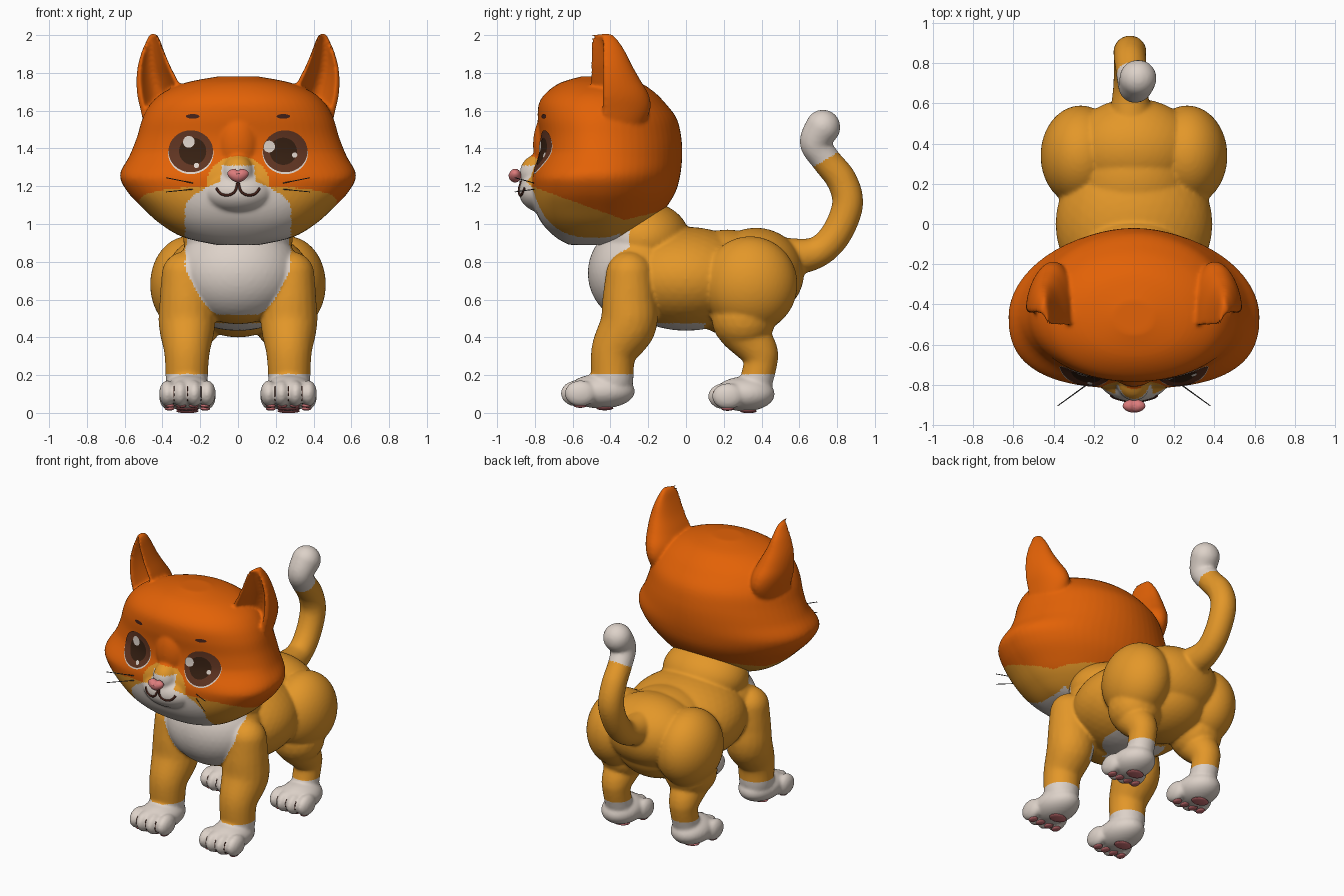
import bpy, bmesh, math
from mathutils import Vector, Matrix
from mathutils.bvhtree import BVHTree

cube = bpy.data.objects.get("Cube")
if cube:
    bpy.data.objects.remove(cube, do_unlink=True)


def material(name, *rgb):
    m = bpy.data.materials.new(name)
    m.use_nodes = True
    m.diffuse_color = (*rgb, 1)
    bsdf = m.node_tree.nodes["Principled BSDF"]
    bsdf.inputs["Base Color"].default_value = (*rgb, 1)
    bsdf.inputs["Roughness"].default_value = 0.7
    return m


ORANGE = material("deep orange", .77, .122, .002)
OCHRE = material("light ochre", .77, .31, .022)
WHITE = material("warm white", .72, .64, .58)
BROWN = material("iris brown", .115, .034, .015)
PUPIL = material("pupil dark", .036, .014, .006)
PINK = material("nose pink", .72, .2, .2)
PAD = material("pad rose", .58, .16, .17)
DARK = material("line brown", .06, .016, .01)
GREY = material("whisker grey", .07, .07, .07)


def spline(pts, n):
    """Catmull-Rom interpolation of equal-length tuples."""
    out, last = [], len(pts) - 1
    for i in range(last):
        p = [pts[max(0, min(last, i + k))] for k in (-1, 0, 1, 2)]
        for s in range(n):
            t = s / n
            out.append([b + t / 2 * (c - a + t * (2*a - 5*b + 4*c - d + t * (3*(b - c) + d - a)))
                        for a, b, c, d in zip(*p)])
    return out + [list(pts[-1])]


def blob(bm, centre, radii, sub=4):
    m = Matrix.Translation(centre) @ Matrix.Diagonal((*radii, 1))
    return bmesh.ops.create_icosphere(bm, subdivisions=sub, radius=1, matrix=m)["verts"]


def chain(bm, pts, n=8):
    for x, y, z, r in spline(pts, n):
        blob(bm, (x, y, z), (r, r, r), 3)


def loft(bm, rings):
    vs = [[bm.verts.new(p) for p in ring] for ring in rings]
    k = len(vs[0])
    faces = [bm.faces.new((a[i], a[(i + 1) % k], b[(i + 1) % k], b[i]))
             for a, b in zip(vs, vs[1:]) for i in range(k)]
    faces += [bm.faces.new(vs[0][::-1]), bm.faces.new(vs[-1])]
    bmesh.ops.recalc_face_normals(bm, faces=faces)


def to_object(name, bm, mats):
    me = bpy.data.meshes.new(name)
    bm.to_mesh(me)
    bm.free()
    for m in mats:
        me.materials.append(m)
    me.shade_smooth()
    ob = bpy.data.objects.new(name, me)
    bpy.context.collection.objects.link(ob)
    return ob


def fuse(name, bm, smooth, mats, rule):
    """Melt overlapping volumes into one skin and colour it by rule."""
    ob = to_object(name, bm, [])
    rm = ob.modifiers.new("melt", "REMESH")
    rm.mode, rm.voxel_size = "VOXEL", .01
    sm = ob.modifiers.new("soften", "SMOOTH")
    sm.factor, sm.iterations = .5, smooth
    dg = bpy.context.evaluated_depsgraph_get()
    me = bpy.data.meshes.new_from_object(ob.evaluated_get(dg))
    ob.modifiers.clear()
    ob.data = me
    me.materials.clear()
    for m in mats:
        me.materials.append(m)
    for f in me.polygons:
        f.material_index = rule(*f.center)
    me.shade_smooth()
    return BVHTree.FromPolygons([v.co for v in me.vertices], [tuple(f.vertices) for f in me.polygons])


# Head: horizontal rings (height, half width, front, back)
bm = bmesh.new()
head = [(.89, .12, -.62, -.38), (.93, .29, -.69, -.28), (1, .41, -.76, -.18), (1.08, .5, -.8, -.11),
        (1.17, .585, -.815, -.055), (1.26, .625, -.815, -.03), (1.36, .575, -.782, -.02),
        (1.46, .535, -.775, -.025), (1.56, .505, -.785, -.05), (1.64, .46, -.778, -.11),
        (1.7, .39, -.735, -.17), (1.75, .27, -.66, -.25), (1.782, .1, -.55, -.38)]


def head_ring(z, w, front, back, n=64):
    ring = []
    full = .75 + .2 * max(0, min(1, (z - 1.24) / .14))  # fuller cheeks below the eyes
    for i in range(n):
        c, s = math.cos(math.tau * i / n), math.sin(math.tau * i / n)
        power = full if s < 0 else 1.03
        c, s = (math.copysign(abs(v) ** power, v) for v in (c, s))
        ring.append((w * c, -.46 + s * (back + .46 if s > 0 else -.46 - front), z))
    return ring


loft(bm, [head_ring(*r) for r in spline(head, 5)])
for c, r in [((0, -.74, 1.17), (.19, .145, .115)), ((0, -.78, 1.27), (.085, .1, .1)),
             ((0, -.69, 1.42), (.13, .12, .2))]:
    blob(bm, c, r)

# Ears: crescent rings (height, inner x, outer x, back)
ear = [(1.38, .33, .45, -.32), (1.5, .3, .49, -.24), (1.6, .28, .515, -.19), (1.68, .285, .533, -.195),
       (1.76, .32, .538, -.24), (1.84, .36, .53, -.285), (1.92, .393, .507, -.325),
       (1.98, .415, .48, -.365), (2.008, .432, .465, -.395)]


def ear_ring(side, z, inner, outer, back, n=24):
    mid, w = (inner + outer) / 2, (outer - inner) / 2
    ring = []
    for i in range(2 * n):
        a = math.pi * i / n
        c, s = math.cos(a), math.sin(a)
        edge = -.465 + .035 * c
        hollow = max(0, 1 - (c / .78) ** 2)
        y = edge + s * (back - edge) if s >= 0 else edge + 1.1 * w * hollow - .02 * (1 - c * c)
        ring.append((side * (mid + w * c), y, z))
    return ring


for side in (-1, 1):
    loft(bm, [ear_ring(side, *r) for r in spline(ear, 5)])


def head_colour(x, y, z):
    x = abs(x)
    white = .28 - 9 * max(0, z - 1.08) ** 2
    white = max(white, .09 if z < 1.31 else 0)
    if y < -.35 and x < white:
        return 2
    bridge = y < -.6 and (x / .17) ** 2 + ((z - 1.2) / .16) ** 2 < 1
    under = z < (1.2 - (y + .82) * .36 if y < -.33 else 1.02 + (y + .33) * .25)
    return 1 if bridge or under else 0


head_skin = fuse("head", bm, 7, [ORANGE, OCHRE, WHITE], head_colour)

# Body: torso, thighs, legs, paws and tail
bm = bmesh.new()
for c, r in [((0, -.25, .74), (.33, .27, .27)), ((0, -.22, .92), (.29, .24, .2)),
             ((0, 0, .71), (.39, .4, .275)), ((0, .22, .73), (.3, .3, .24)),
             ((0, .37, .74), (.32, .255, .24)), ((0, .28, .62), (.28, .28, .22))]:
    blob(bm, c, r)
PAWS = [("front", -.45, .18, .115), ("hind", .31, .16, .1)]
TOES = (-.105, -.037, .037, .105)
for s in (-1, 1):
    blob(bm, (s * .265, .34, .68), (.2, .25, .255))
    chain(bm, [(s * .28, -.3, .73, .125), (s * .272, -.3, .6, .143), (s * .27, -.305, .47, .15),
               (s * .27, -.38, .33, .122), (s * .272, -.39, .18, .112)])
    chain(bm, [(s * .25, .305, .5, .17), (s * .255, .305, .44, .13), (s * .26, .385, .33, .1),
               (s * .26, .395, .27, .09), (s * .26, .37, .16, .088)])
    for name, y, ry, z in PAWS:
        blob(bm, (s * .268, y, z), (.128, ry, .092))
        for t in TOES:
            blob(bm, (s * .268 + t, y - ry + .04 + abs(t) * .3, z - .012), (.045, .085, .07), 3)
chain(bm, [(-.015, .5, .82, .11), (-.02, .68, .845, .085), (-.02, .79, .94, .082), (-.02, .855, 1.1, .083),
           (-.02, .825, 1.23, .081), (-.01, .74, 1.34, .078), (.005, .685, 1.43, .083), (.02, .725, 1.513, .093)])


def body_colour(x, y, z):
    x = abs(x)
    paw = z < .205
    tail_tip = y > .55 and z > 1.335 + (y - .73) * .6
    bib = y < -.3 and z > .52 and x < .1 + .18 * min(1, (z - .52) / .25) ** .6
    belly = .38 < z < .475 and x < .2 and -.25 < y < .1
    return 1 if paw or tail_tip or bib or belly else 0


body_skin = fuse("body", bm, 8, [OCHRE, WHITE], body_colour)


def on_face(x, z, lift):
    hit = head_skin.ray_cast(Vector((x, -2, z)), Vector((0, 1, 0)))[0]
    return hit - Vector((0, lift, 0))


def face_plate(name, mat, x, z, rx, rz, lift):
    """Thin round plate that follows the face."""
    bm = bmesh.new()
    bmesh.ops.create_grid(bm, x_segments=16, y_segments=16, size=1)
    for v in bm.verts:
        a, b = v.co.x, v.co.y
        v.co = on_face(x + rx * a * math.sqrt(1 - b * b / 2), z + rz * b * math.sqrt(1 - a * a / 2), lift)
    for f in bm.faces:
        f.normal_update()
        if f.normal.y > 0:
            f.normal_flip()
    to_object(name, bm, [mat])


def tube(name, mat, pts, radius):
    cu = bpy.data.curves.new(name, "CURVE")
    cu.dimensions, cu.bevel_depth, cu.bevel_resolution, cu.use_fill_caps = "3D", radius, 1, True
    sp = cu.splines.new("POLY")
    sp.points.add(len(pts) - 1)
    for p, co in zip(sp.points, pts):
        p.co = (*co, 1)
    cu.materials.append(mat)
    bpy.context.collection.objects.link(bpy.data.objects.new(name, cu))


# Eyes, brows and whiskers
for side, s, glint, spark in [("right", -1, (-.26, 1.435), (-.22, 1.31)), ("left", 1, (.165, 1.41), (.3, 1.365))]:
    face_plate(side + "_eye_white", WHITE, s * .25, 1.376, .12, .112, .003)
    face_plate(side + "_iris", BROWN, s * .25, 1.385, .118, .111, .006)
    face_plate(side + "_pupil", PUPIL, s * .24, 1.385, .072, .072, .008)
    face_plate(side + "_glint", WHITE, *glint, .031, .031, .0095)
    face_plate(side + "_spark", WHITE, *spark, .014, .014, .0095)
    face_plate(side + "_brow", DARK, s * .24, 1.57, .036, .012, .004)
    for i, (z, rise) in enumerate([(1.215, .03), (1.185, -.015)]):
        root = on_face(s * .23, z, -.01)
        tube(f"{side}_whisker_{i}", GREY, [root, (s * .38, -.905, z + rise)], .0025)

# Nose: rounded, wide at the top and pointed below
bm = bmesh.new()
for v in blob(bm, (0, -.905, 1.257), (.057, .034, .037)):
    v.co.x *= .65 + (v.co.z - 1.22) * 8
    v.co.z -= .012 * max(0, 1 - abs(v.co.x) / .02) * (v.co.z > 1.27)
to_object("nose", bm, [PINK])

# Mouth
half = spline([(.115, 1.19), (.09, 1.16), (.05, 1.153), (.015, 1.175), (0, 1.23)], 5)
for side, s in (("right", -1), ("left", 1)):
    tube(side + "_mouth", DARK, [on_face(s * x, z, .001) for x, z in half], .007)

# Paw pads and toe lines
for s, side in ((-1, "right"), (1, "left")):
    for name, y, ry, z in PAWS:
        bm = bmesh.new()
        spots = [(0, y + .02, .06, .045)] + [(t * .9, y - ry + .07, .026, .034) for t in TOES]
        for dx, py, rx, r in spots:
            hit = body_skin.ray_cast(Vector((s * .268 + dx, py, -1)), Vector((0, 0, 1)))[0]
            if hit:
                blob(bm, hit, (rx, r, .011), 3)
        to_object(f"{side}_{name}_pads", bm, [PAD])
        for i, dx in enumerate((-.071, 0, .071)):
            hits = [body_skin.ray_cast(Vector((s * .268 + dx, y - ry - .1, z + h)), Vector((0, 1, 0)))[0]
                    for h in (-.05, -.02, .01, .025)]
            tube(f"{side}_{name}_toe_line_{i}", DARK, [h for h in hits if h], .003)
